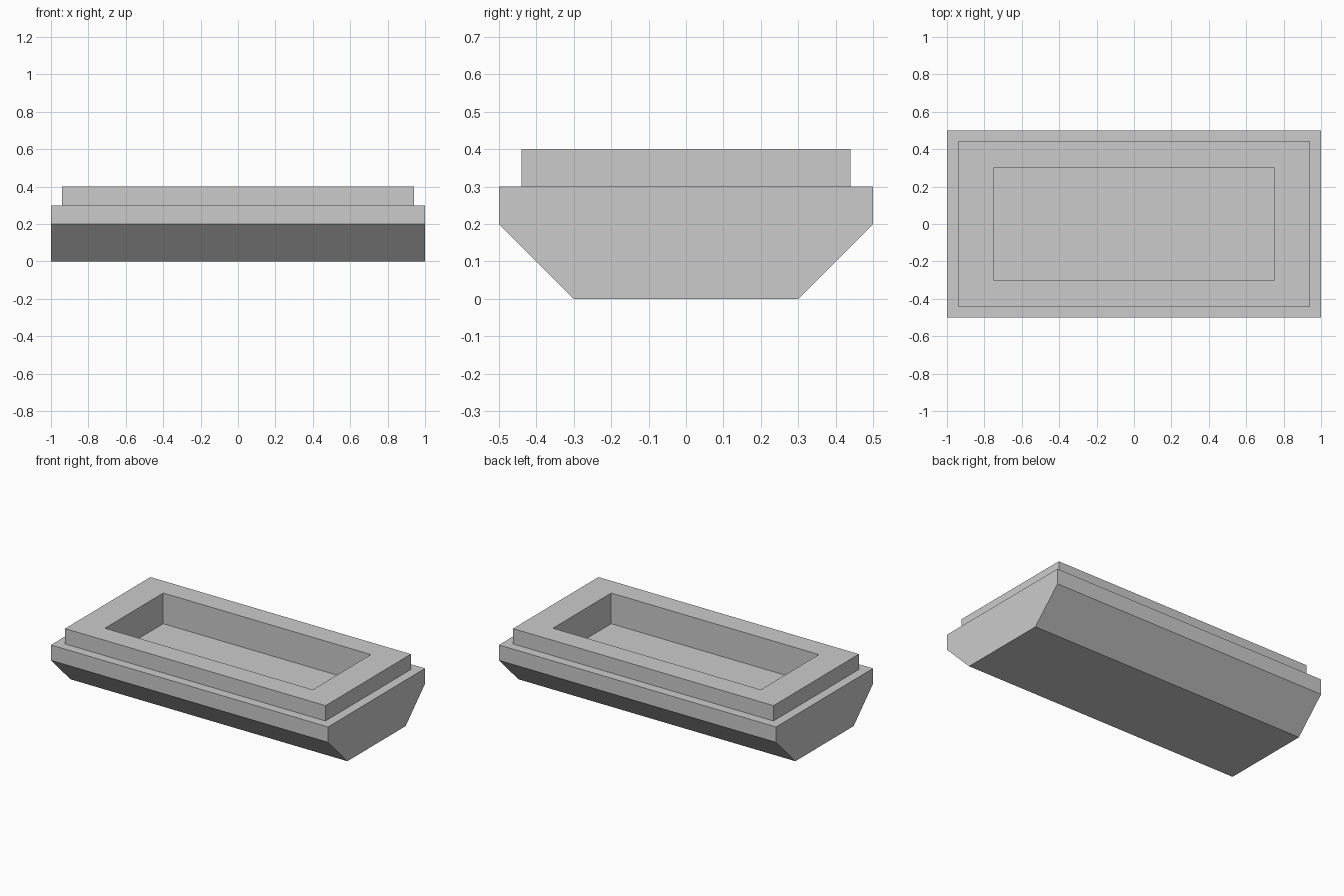
import bpy
import bmesh
from math import copysign
from mathutils import Vector

default_cube = bpy.data.objects.get("Cube")
if default_cube:
    bpy.data.objects.remove(default_cube, do_unlink=True)

# Plain grey material
grey = bpy.data.materials.new("light_grey")
grey.use_nodes = True
color = (0.6, 0.6, 0.6, 1)
grey.diffuse_color = color
grey.node_tree.nodes["Principled BSDF"].inputs["Base Color"].default_value = color


def stepped_inset(bm, face, half_x, half_y, z):
    """Inset a face to a given rectangle, then extrude it to height z."""
    bmesh.ops.inset_region(bm, faces=[face], thickness=0.02)
    for v in face.verts:
        v.co.x = copysign(half_x, v.co.x)
        v.co.y = copysign(half_y, v.co.y)
    result = bmesh.ops.extrude_face_region(bm, geom=[face])
    bmesh.ops.delete(bm, geom=[face], context='FACES_ONLY')
    new_face = next(g for g in result["geom"] if isinstance(g, bmesh.types.BMFace))
    for v in new_face.verts:
        v.co.z = z
    return new_face


bm = bmesh.new()

# Hull: side profile with sloped lower flanks, extruded along its length
half_profile = [(0.3, 0), (0.5, 0.2), (0.5, 0.3)]
profile = half_profile + [(-y, z) for y, z in reversed(half_profile)]
end = bm.faces.new([bm.verts.new((-1, y, z)) for y, z in profile])
swept = bmesh.ops.extrude_face_region(bm, geom=[end], use_keep_orig=True)
bmesh.ops.translate(bm, vec=Vector((2, 0, 0)),
                    verts=[g for g in swept["geom"] if isinstance(g, bmesh.types.BMVert)])
bmesh.ops.recalc_face_normals(bm, faces=bm.faces)

# Raised rim, then the rectangular recess sunk through it
top = max(bm.faces, key=lambda f: f.calc_center_median().z)
top = stepped_inset(bm, top, 0.94, 0.44, 0.4)
stepped_inset(bm, top, 0.75, 0.3, 0.2)
bmesh.ops.recalc_face_normals(bm, faces=bm.faces)

mesh = bpy.data.meshes.new("recessed_base")
bm.to_mesh(mesh)
bm.free()
mesh.materials.append(grey)
base = bpy.data.objects.new("recessed_base", mesh)
bpy.context.collection.objects.link(base)
